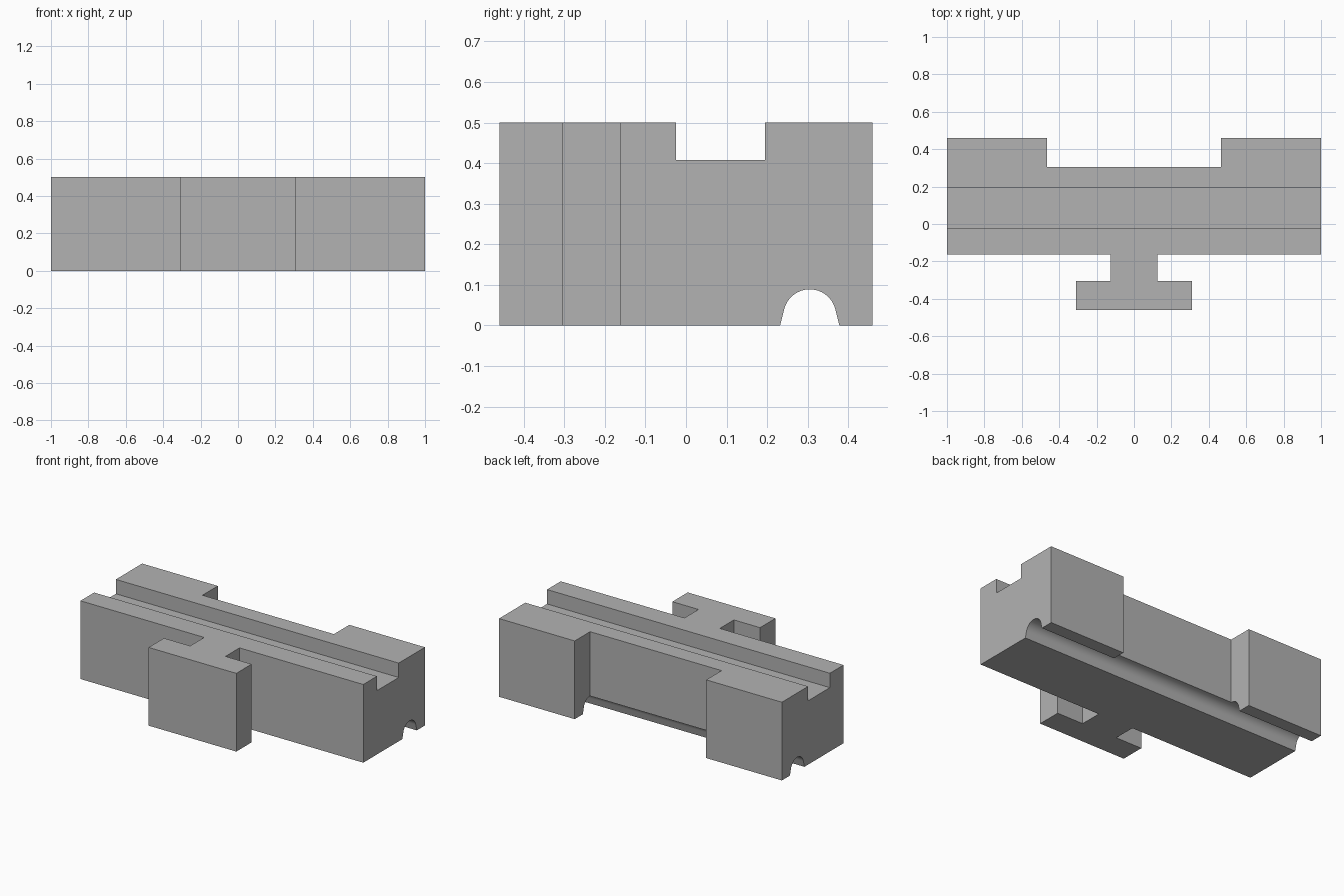
import bpy, bmesh, math

cube = bpy.data.objects.get("Cube")
if cube:
    bpy.data.objects.remove(cube, do_unlink=True)

HEIGHT = 0.5
GREY = (0.45, 0.45, 0.45, 1)
grey = bpy.data.materials.new("plain grey")
grey.use_nodes = True
grey.diffuse_color = GREY
grey.node_tree.nodes["Principled BSDF"].inputs["Base Color"].default_value = GREY


def prism(name, points, sweep):
    """Extrude a closed outline of 3D points along the sweep vector."""
    bm = bmesh.new()
    face = bm.faces.new([bm.verts.new(p) for p in points])
    result = bmesh.ops.extrude_face_region(bm, geom=[face])
    verts = [g for g in result["geom"] if isinstance(g, bmesh.types.BMVert)]
    bmesh.ops.translate(bm, verts=verts, vec=sweep)
    bmesh.ops.recalc_face_normals(bm, faces=bm.faces)
    mesh = bpy.data.meshes.new(name)
    bm.to_mesh(mesh)
    bm.free()
    mesh.materials.append(grey)
    obj = bpy.data.objects.new(name, mesh)
    bpy.context.collection.objects.link(obj)
    return obj


def cut_along_x(target, profile):
    """Cut a (y, z) profile through the full length of the target."""
    cutter = prism("cutter", [(-1.1, y, z) for y, z in profile], (2.2, 0, 0))
    cutter.hide_render = True
    mod = target.modifiers.new("cut", 'BOOLEAN')
    mod.operation = 'DIFFERENCE'
    mod.solver = 'EXACT'
    mod.object = cutter
    bpy.context.view_layer.objects.active = target
    bpy.ops.object.modifier_apply(modifier=mod.name)
    bpy.data.objects.remove(cutter, do_unlink=True)


# Block: half of the plan outline, mirrored, with T connector and rear recess
half = [(0.31, -0.46), (0.31, -0.305), (0.125, -0.305), (0.125, -0.163),
        (1, -0.163), (1, 0.46), (0.465, 0.46), (0.465, 0.305)]
plan = half + [(-x, y) for x, y in reversed(half)]
block = prism("track_block", [(x, y, 0) for x, y in plan], (0, 0, HEIGHT))

# Square groove along the top
cut_along_x(block, [(-0.025, 0.408), (0.195, 0.408), (0.195, 0.6), (-0.025, 0.6)])

# Rounded channel along the underside, flared at the mouth
radius, centre_y, centre_z, steps = 0.065, 0.305, 0.024, 24
arc = []
for i in range(steps + 1):
    a = math.radians(12 + 156 * i / steps)
    arc.append((centre_y + radius * math.cos(a), centre_z + radius * math.sin(a)))
mouth = [(0.232, 0), (0.232, -0.1), (0.378, -0.1), (0.378, 0)]
cut_along_x(block, arc + mouth)

# Smooth channel, crisp edges elsewhere
bpy.ops.object.select_all(action='DESELECT')
block.select_set(True)
bpy.context.view_layer.objects.active = block
bpy.ops.object.shade_smooth_by_angle(angle=math.radians(25))
